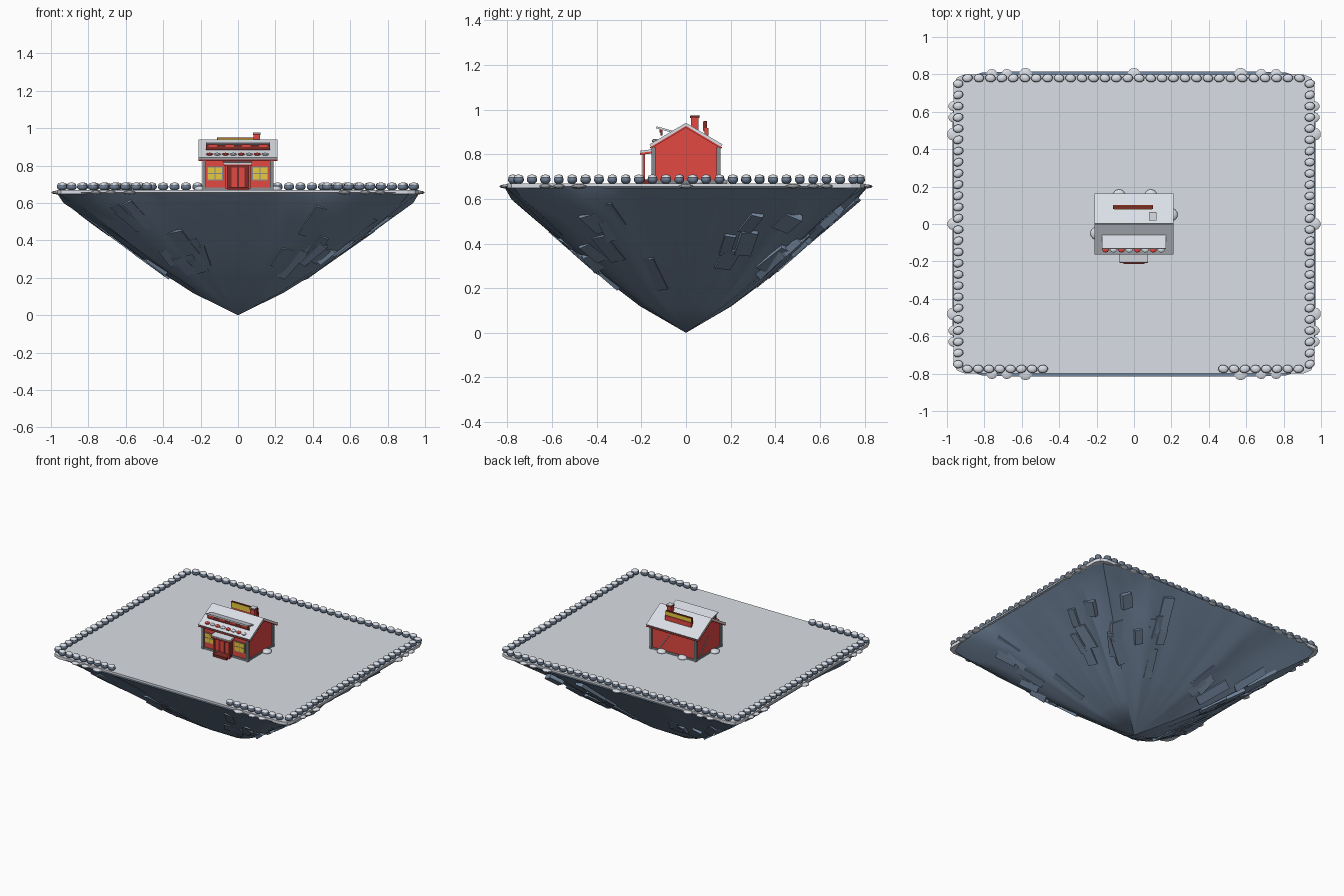
import bpy, bmesh, math, random
from mathutils import Matrix, Vector, Euler

if "Cube" in bpy.data.objects:
    bpy.data.objects.remove(bpy.data.objects["Cube"])

random.seed(7)


def mat(name, rgb):
    m = bpy.data.materials.new(name)
    m.diffuse_color = (*rgb, 1)
    m.use_nodes = True
    m.node_tree.nodes["Principled BSDF"].inputs["Base Color"].default_value = m.diffuse_color
    return m


SNOW = mat("snow", (0.70, 0.735, 0.79))
ROCK = mat("slate rock", (0.185, 0.26, 0.37))
STONE = mat("wall stone", (0.15, 0.205, 0.29))
RED = mat("red paint", (0.77, 0.065, 0.055))
DARK = mat("dark red wood", (0.21, 0.025, 0.02))
YELLOW = mat("lit glass", (0.85, 0.63, 0.05))
TRIM = mat("grey trim", (0.25, 0.26, 0.28))


def finish(name, bm, mats, smooth=None):
    bmesh.ops.recalc_face_normals(bm, faces=bm.faces)
    me = bpy.data.meshes.new(name)
    bm.to_mesh(me)
    bm.free()
    for m in mats:
        me.materials.append(m)
    ob = bpy.data.objects.new(name, me)
    bpy.context.collection.objects.link(ob)
    if smooth:
        bpy.ops.object.select_all(action='DESELECT')
        ob.select_set(True)
        bpy.context.view_layer.objects.active = ob
        bpy.ops.object.shade_smooth_by_angle(angle=math.radians(smooth))
    return ob


def boxes(name, m, items):
    """Join boxes given as (centre, size, optional euler rotation)."""
    bm = bmesh.new()
    for it in items:
        rot = Euler(it[2]) if len(it) > 2 else Euler((0, 0, 0))
        bmesh.ops.create_cube(bm, size=1, matrix=Matrix.LocRotScale(
            Vector(it[0]), rot, Vector(it[1])))
    return finish(name, bm, [m])


def lumps(name, m, items, seg=10, rings=7):
    """Join squashed balls given as (centre, radii, turn)."""
    bm = bmesh.new()
    for c, r, turn in items:
        bmesh.ops.create_uvsphere(bm, u_segments=seg, v_segments=rings, radius=1,
                                  matrix=Matrix.LocRotScale(
                                      Vector(c), Euler((0, 0, turn)), Vector(r)))
    return finish(name, bm, [m], 50)


def outline(a, n, sx, sy):
    """Point on a squarish ring at angle a."""
    c, s = math.cos(a), math.sin(a)
    k = (abs(c) ** n + abs(s) ** n) ** (-1 / n)
    return sx * c * k, sy * s * k


# Floating rock: squarish rings shrinking down to a tip, rougher toward the corners
SEG = 72
LEVELS = [(0.655, 1.0), (0.60, 0.93), (0.50, 0.795), (0.38, 0.635),
          (0.24, 0.44), (0.12, 0.25)]
bm = bmesh.new()
rough = [random.uniform(-1, 1) for _ in range(SEG)]
rings = []
for li, (z, s) in enumerate(LEVELS):
    ring = []
    for i in range(SEG):
        a = 2 * math.pi * i / SEG
        edge = abs(math.sin(2 * a)) ** 2
        k = s * (1 + 0.045 * edge * (rough[i] + 0.5 * random.uniform(-1, 1)) * (li > 0))
        x, y = outline(a, 14 - 2 * li, 0.97 * k, 0.815 * k)
        ring.append(bm.verts.new((x, y, z)))
    rings.append(ring)
tip = bm.verts.new((0, 0, 0))
for i in range(SEG):
    j = (i + 1) % SEG
    for up, low in zip(rings, rings[1:]):
        bm.faces.new((up[i], up[j], low[j], low[i]))
    bm.faces.new((rings[-1][i], rings[-1][j], tip))
bm.faces.new(rings[0])
finish("floating_rock", bm, [ROCK], 28)

# Jagged slabs lying along the rock flanks
bm = bmesh.new()
for q in range(4):
    for k in range(15):
        a = math.pi / 4 + q * math.pi / 2 + random.uniform(-0.45, 0.45)
        x, y = outline(a, 8, 0.97, 0.815)
        t = random.uniform(0.45, 0.85)
        z = 0.655 * t ** 1.13
        down = Vector((x, y, 0.70)).normalized()
        side = Vector((0, 1, 0)) if abs(x) / 0.97 > abs(y) / 0.815 else Vector((1, 0, 0))
        side = (side - down * side.dot(down)).normalized()
        m = Matrix((side, down, side.cross(down))).transposed().to_4x4()
        m.translation = Vector((x * t, y * t, z))
        m = m @ Matrix.Rotation(random.uniform(-0.15, 0.15), 4, 'Y')
        vs = bmesh.ops.create_cube(bm, size=1)['verts']
        skew = random.uniform(-0.4, 0.4)
        for v in vs:
            v.co.x += v.co.y * skew
        bmesh.ops.transform(bm, verts=vs, matrix=m @ Matrix.Diagonal(
            (random.uniform(0.045, 0.085), random.uniform(0.10, 0.25), 0.034, 1)))
finish("rock_slabs", bm, [ROCK])

# Snowy ground with cut corners
bm = bmesh.new()
X, Y, C = 0.965, 0.80, 0.06
pts = [(X, Y - C), (X - C * .3, Y - C * .3), (X - C, Y)]
loop = pts + [(-x, y) for x, y in pts[::-1]]
loop += [(-x, -y) for x, y in loop]
f = bm.faces.new([bm.verts.new((x, y, 0.648)) for x, y in loop])
up = bmesh.ops.extrude_face_region(bm, geom=[f])['geom']
bmesh.ops.translate(bm, vec=(0, 0, 0.022), verts=[v for v in up if isinstance(v, bmesh.types.BMVert)])
finish("snow_ground", bm, [SNOW])

# Border of stones with snow caps, open in the middle of the front
stones, caps = [], []


def stone(x, y, turn=0.0):
    turn += random.uniform(-.25, .25)
    stones.append(((x, y, 0.686), (0.029, 0.0225, 0.02), turn))
    caps.append(((x, y, 0.698), (0.026, 0.0205, 0.011), turn))


for i in range(30):
    stone(-0.89 + i * 0.0612, 0.78)
for i in range(8):
    stone(-0.89 + i * 0.0575, -0.775)
    stone(0.88 - i * 0.0575, -0.775)
for i in range(26):
    for sx in (-1, 1):
        stone(sx * 0.94, -0.75 + i * 0.06, 0.25)
lumps("border_stones", STONE, stones)
lumps("stone_snow_caps", SNOW, caps)

# Flat snow drifts on the rim and around the house
drifts = []
for sy in (-1, 1):
    for x in (-0.76, -0.68, -0.58, 0.57, 0.68, 0.76):
        r = 0.036 if abs(x) < 0.6 else 0.03
        drifts.append(((x, sy * 0.80, 0.656), (r, r, 0.01), 0))
    for sx in (-1, 1):
        for y in (0.48, 0.57, 0.63):
            r = 0.036 if y < 0.5 else 0.028
            drifts.append(((sx * 0.965, sy * y, 0.656), (r, r, 0.01), 0))
drifts += [((0, 0.80, 0.656), (0.036, 0.036, 0.01), 0)]
drifts += [((sx * 0.965, 0, 0.656), (0.034, 0.034, 0.01), 0) for sx in (-1, 1)]
drifts += [((x, y, 0.675), (0.035, 0.035, 0.016), 0) for x, y in
           ((-0.20, -0.05), (0.20, 0.05), (-0.08, 0.152), (0.09, 0.152))]
lumps("snow_drifts", SNOW, drifts)

# House body with gable ends
bm = bmesh.new()
prof = [(-0.145, 0.665), (0.145, 0.665), (0.145, 0.838), (0, 0.922), (-0.145, 0.838)]
f = bm.faces.new([bm.verts.new((-0.18, y, z)) for y, z in prof])
up = bmesh.ops.extrude_face_region(bm, geom=[f])['geom']
bmesh.ops.translate(bm, vec=(0.36, 0, 0), verts=[v for v in up if isinstance(v, bmesh.types.BMVert)])
finish("house_walls", bm, [RED])

# Roof: snow slabs over thin red boards
PITCH = math.atan2(0.095, 0.16)
for name, m, dz, th, wid in (("roof_boards", RED, -0.010, 0.007, 0.424),
                             ("roof_snow", SNOW, 0.0, 0.014, 0.422)):
    boxes(name, m, [((0, s * 0.079, 0.886 + dz), (wid, 0.188, th), (-s * PITCH, 0, 0))
                    for s in (-1, 1)])

# Corner posts, base boards and diagonal braces
boxes("house_trim", TRIM,
      [((sx * 0.181, sy * 0.146, 0.75), (0.018, 0.018, 0.165)) for sx in (-1, 1) for sy in (-1, 1)]
      + [((0, sy * 0.147, 0.676), (0.36, 0.008, 0.014)) for sy in (-1, 1)]
      + [((sx * 0.182, 0, 0.676), (0.008, 0.29, 0.014)) for sx in (-1, 1)])
boxes("wall_braces", TRIM,
      [((0.07, 0.147, 0.755), (0.006, 0.006, 0.17), (0, -0.6, 0)),
       ((-0.182, 0.05, 0.745), (0.006, 0.006, 0.15), (0.7, 0, 0))])

# Front windows with bars, and door
W = [-0.123, 0.118]
boxes("window_frames", TRIM, [((x, -0.146, 0.758), (0.086, 0.008, 0.074)) for x in W])
boxes("window_panes", YELLOW, [((x, -0.149, 0.758), (0.077, 0.006, 0.064)) for x in W])
boxes("window_bars", TRIM, [((x, -0.152, 0.758), (0.004, 0.003, 0.064)) for x in W]
      + [((x, -0.152, 0.758), (0.077, 0.003, 0.004)) for x in W])
boxes("door_frame", DARK, [((0, -0.147, 0.735), (0.11, 0.008, 0.13))])
boxes("door_panels", RED, [((x, -0.151, 0.735), (0.03, 0.006, 0.11)) for x in (-0.02, 0.02)])

# Porch: step, posts and snowy canopy
boxes("porch_step", DARK, [((0, -0.178, 0.678), (0.11, 0.072, 0.016))])
boxes("porch_posts", RED, [((x, -0.19, 0.74), (0.012, 0.012, 0.13)) for x in (-0.062, 0.062)])
boxes("canopy_boards", RED, [((0, -0.178, 0.805), (0.15, 0.058, 0.009), (0.12, 0, 0))])
boxes("canopy_snow", SNOW, [((-0.002, -0.177, 0.814), (0.154, 0.056, 0.01), (0.12, 0, 0))])

# Front roof awning tilted up toward the front, red panels beneath
boxes("awning_top", SNOW, [((0, -0.09, 0.909), (0.34, 0.09, 0.009), (-0.27, 0, 0))])
boxes("awning_support", DARK, [((0, -0.11, 0.897), (0.34, 0.008, 0.028))])
boxes("awning_panels", RED, [((-0.135 + i * 0.09, -0.116, 0.905), (0.045, 0.006, 0.014))
                             for i in range(4)])

# Red and white baubles along the front eave
for name, m, x0 in (("red_eave_baubles", RED, -0.152), ("white_eave_baubles", SNOW, -0.11)):
    lumps(name, m, [((x0 + i * 0.085, -0.138, 0.86), (0.019, 0.016, 0.009), 0)
                    for i in range(4)], seg=8, rings=5)

# Long lit sign rising from the back slope
boxes("roof_sign_base", RED, [((-0.005, 0.092, 0.9), (0.214, 0.018, 0.034))])
boxes("roof_sign_frame", DARK, [((-0.005, 0.086, 0.926), (0.214, 0.014, 0.046))])
boxes("roof_sign_glass", YELLOW, [((-0.005, 0.086, 0.926), (0.204, 0.018, 0.038))])

# Chimney
boxes("chimney", RED, [((0.1, 0.04, 0.935), (0.034, 0.034, 0.07))])
boxes("chimney_cap", DARK, [((0.1, 0.04, 0.968), (0.042, 0.042, 0.009))])
boxes("chimney_snow", SNOW, [((0.1, 0.04, 0.974), (0.04, 0.04, 0.005))])
